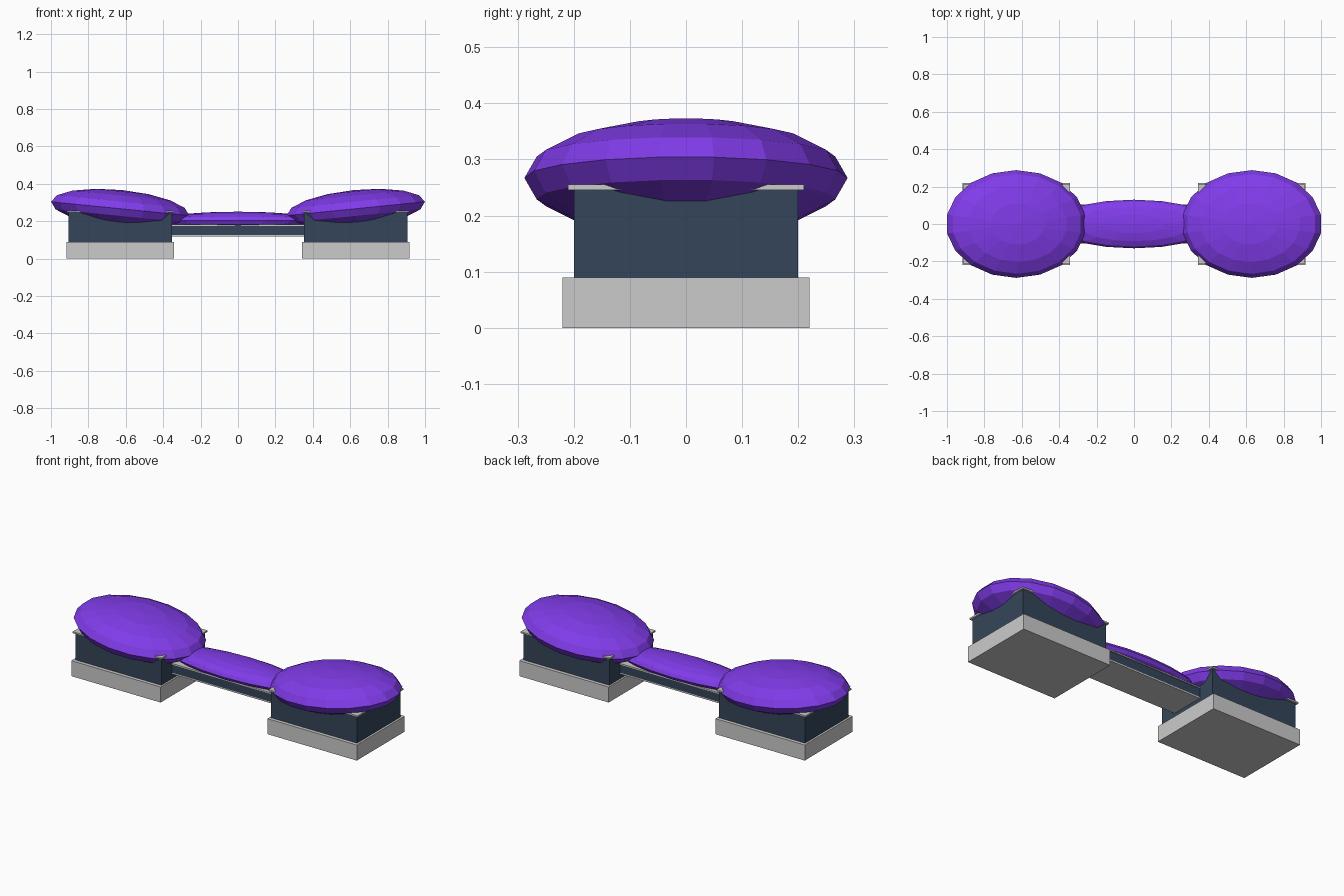
import bpy, math
from mathutils import Matrix

if "Cube" in bpy.data.objects:
    bpy.data.objects.remove(bpy.data.objects["Cube"])


def material(name, color):
    m = bpy.data.materials.new(name)
    m.diffuse_color = color
    m.use_nodes = True
    m.node_tree.nodes["Principled BSDF"].inputs["Base Color"].default_value = m.diffuse_color
    return m


slate = material("slate", (0.035, 0.06, 0.10, 1))
purple = material("purple", (0.22, 0.045, 0.83, 1))


def box(name, x0, x1, half_y, z0, z1, mat=None):
    bpy.ops.mesh.primitive_cube_add(size=1, location=((x0 + x1) / 2, 0, (z0 + z1) / 2))
    o = bpy.context.object
    o.name = name
    o.data.transform(Matrix.Diagonal((x1 - x0, 2 * half_y, z1 - z0, 1)))
    if mat:
        o.data.materials.append(mat)
    return o


def cushion(name, x, z, radii, tilt=0):
    # faceted ellipsoid with a vertex on the y axis and flats on the x axis
    bpy.ops.mesh.primitive_uv_sphere_add(segments=18, ring_count=8, radius=1, location=(x, 0, z))
    o = bpy.context.object
    o.name = name
    if any(abs(v.co.y) < 1e-4 and v.co.x > 0.99 for v in o.data.vertices):
        o.data.transform(Matrix.Rotation(math.pi / 2, 4, 'Z'))
    o.data.transform(Matrix.Diagonal((*radii, 1)))
    o.data.transform(Matrix.Rotation(tilt, 4, 'Y'))
    o.data.materials.append(purple)


# End blocks: plinth, body, thin cap and tilted cushion on each side
for side, s in (("left", -1), ("right", 1)):
    def span(a, b):
        return sorted((s * a, s * b))
    box(side + "_plinth", *span(0.343, 0.917), 0.22, 0, 0.09)
    box(side + "_body", *span(0.353, 0.905), 0.20, 0.09, 0.247, slate)
    box(side + "_cap", *span(0.343, 0.915), 0.21, 0.246, 0.255)
    cushion(side + "_cushion", s * 0.63, 0.267, (0.377, 0.288, 0.1), -s * 0.1)

# Central bridge with thin plates and a flat cushion
box("bridge_body", -0.36, 0.36, 0.10, 0.125, 0.175, slate)
box("bridge_bottom_plate", -0.36, 0.36, 0.10, 0.117, 0.125)
box("bridge_top_plate", -0.36, 0.36, 0.105, 0.174, 0.181)
cushion("bridge_cushion", 0, 0.204, (0.44, 0.13, 0.047))
